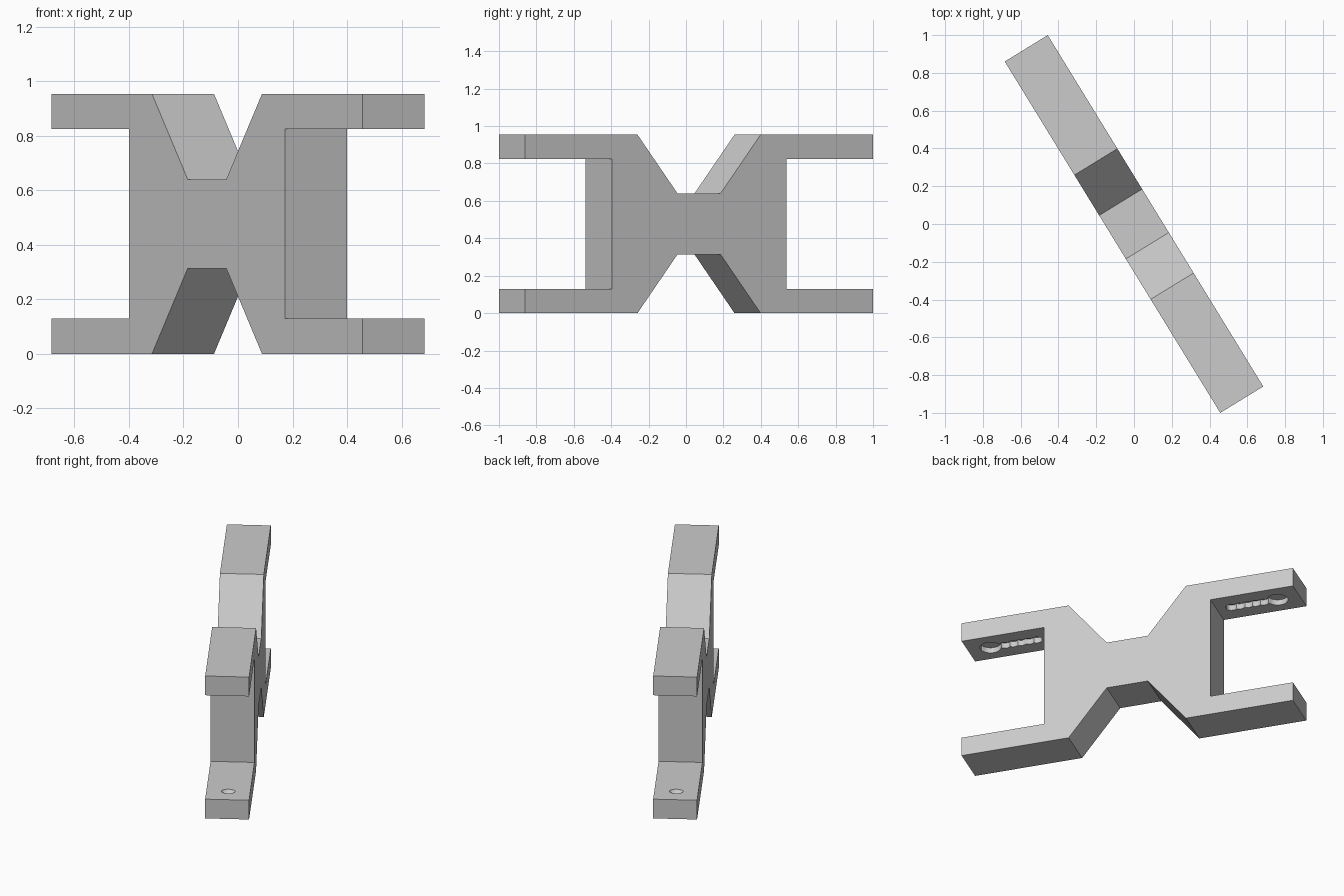
import bpy, bmesh, math
from mathutils import Matrix

if "Cube" in bpy.data.objects:
    bpy.data.objects.remove(bpy.data.objects["Cube"], do_unlink=True)

grey = bpy.data.materials.new("plain grey")
grey.use_nodes = True
COLOUR = (0.6, 0.6, 0.6, 1)
grey.diffuse_color = COLOUR
grey.node_tree.nodes["Principled BSDF"].inputs["Base Color"].default_value = COLOUR

TURN = Matrix.Rotation(math.atan2(-1.86, 1.141), 4, "Z")
HALF_DEPTH = 0.1335
HEIGHT = 0.954


def add_object(name, bm):
    bmesh.ops.recalc_face_normals(bm, faces=bm.faces)
    mesh = bpy.data.meshes.new(name)
    bm.to_mesh(mesh)
    bm.free()
    mesh.materials.append(grey)
    obj = bpy.data.objects.new(name, mesh)
    obj.matrix_world = TURN
    bpy.context.collection.objects.link(obj)
    return obj


def prism(name, outline, offset):
    """Extrude a closed outline of 3D points along an offset."""
    bm = bmesh.new()
    face = bm.faces.new([bm.verts.new(p) for p in outline])
    new = bmesh.ops.extrude_face_region(bm, geom=[face])["geom"]
    bmesh.ops.translate(bm, vec=offset,
                        verts=[v for v in new if isinstance(v, bmesh.types.BMVert)])
    return add_object(name, bm)


def cut(target, cutter):
    mod = target.modifiers.new("cut", "BOOLEAN")
    mod.operation = "DIFFERENCE"
    mod.solver = "EXACT"
    mod.object = cutter
    bpy.context.view_layer.objects.active = target
    bpy.ops.object.modifier_apply(modifier=mod.name)
    bpy.data.objects.remove(cutter, do_unlink=True)


# Bracket body: one quarter of the profile, mirrored round to all four
mid = HEIGHT / 2
quarter = [(0.135, 0.163), (0.386, mid), (1.091, mid), (1.091, 0.348), (0.547, 0.348)]
upper = quarter[::-1] + [(-x, z) for x, z in quarter]
profile = [(x, z) for x, z in quarter[::-1]] + [(-x, z) for x, z in quarter]
profile += [(-x, -z) for x, z in quarter[::-1]] + [(x, -z) for x, z in quarter]
bracket = prism("bracket_body", [(x, -HALF_DEPTH, z + mid) for x, z in profile],
                (0, 2 * HALF_DEPTH, 0))

# Keyhole pocket outline: a round end followed by a row of small scallops
circles = [(0.945, 0.066)] + [(0.642 + 0.052 * i, 0.036) for i in range(5)]
START, END, STEPS = 0.606, 1.011, 80


def half_width(x):
    return max([0.02] + [math.sqrt(max(0, r * r - (x - c) ** 2)) for c, r in circles])


samples = [START + (END - START) * i / STEPS for i in range(STEPS + 1)]

for side in (1, -1):
    # Pocket in the underside of the upper arm
    edge = [(x * side, half_width(x), 0.80) for x in samples]
    outline = edge + [(x, -y, z) for x, y, z in edge[::-1]]
    cut(bracket, prism("pocket_cutter", outline, (0, 0, 0.062)))

    # Shallow dimple in the top of the lower arm
    bm = bmesh.new()
    place = Matrix.Translation((0.97 * side, 0, 0.155)) @ Matrix.Diagonal((0.7, 1, 1, 1))
    bmesh.ops.create_uvsphere(bm, u_segments=24, v_segments=16, radius=0.05, matrix=place)
    cut(bracket, add_object("dimple_cutter", bm))

# Flat faces with crisp edges, smooth curved walls
bpy.ops.object.select_all(action="DESELECT")
bracket.select_set(True)
bpy.context.view_layer.objects.active = bracket
bpy.ops.object.shade_smooth_by_angle(angle=math.radians(25))
